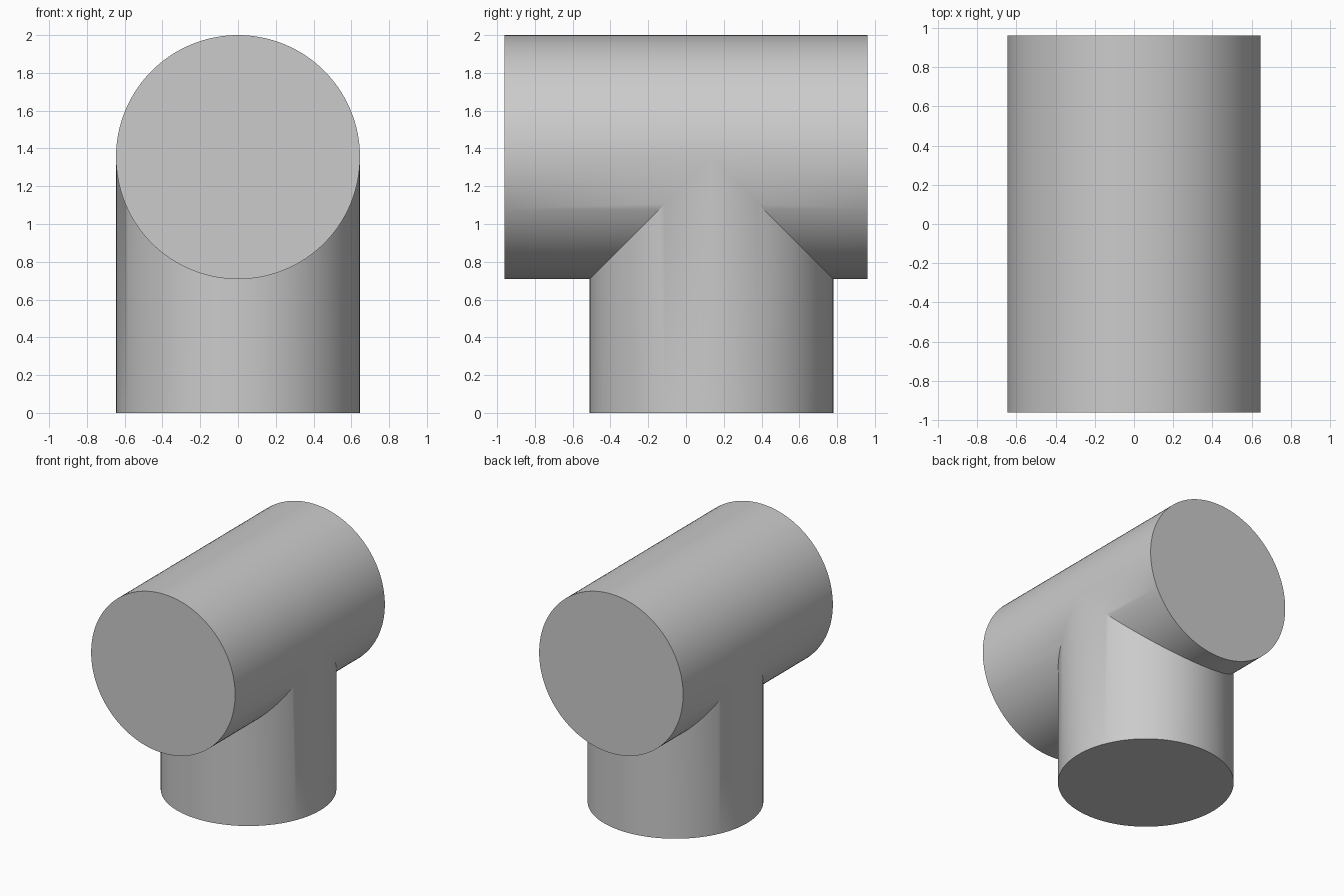
import bpy
import bmesh
from math import sin, cos, pi, radians

cube = bpy.data.objects.get("Cube")
if cube:
    bpy.data.objects.remove(cube, do_unlink=True)

RADIUS = 0.646
AXIS_Z = 2 - RADIUS      # height of the horizontal barrel's axis
HALF_LENGTH = 0.96
STEM_Y = 0.135           # centre of the vertical stem
SIDES = 128

grey = bpy.data.materials.new("light_grey")
grey.use_nodes = True
colour = (0.6, 0.6, 0.6, 1)
grey.diffuse_color = colour
grey.node_tree.nodes["Principled BSDF"].inputs["Base Color"].default_value = colour

bm = bmesh.new()


def quad(*points):
    bm.faces.new([bm.verts.new(p) for p in points])


def stations(i):
    """End, mitre seam and stem foot on both sides, at one barrel angle."""
    angle = 2 * pi * i / SIDES
    x, dz = RADIUS * cos(angle), RADIUS * sin(angle)
    reach = max(-dz, 0)
    result = []
    for side in (-1, 1):
        seam_y = STEM_Y + side * reach
        result.append(((x, side * HALF_LENGTH, AXIS_Z + dz),
                       (x, seam_y, AXIS_Z + dz),
                       (x, seam_y, 0)))
    return result


# Barrel strips all the way round, stem strips below the lower half
for i in range(SIDES):
    for (end_a, seam_a, foot_a), (end_b, seam_b, foot_b) in zip(stations(i), stations(i + 1)):
        quad(end_a, seam_a, seam_b, end_b)
        if i >= SIDES // 2:
            quad(seam_a, foot_a, foot_b, seam_b)

# Weld the seams and close the three round ends
bmesh.ops.remove_doubles(bm, verts=bm.verts[:], dist=0.0001)
bmesh.ops.holes_fill(bm, edges=[e for e in bm.edges if e.is_boundary], sides=0)
bmesh.ops.recalc_face_normals(bm, faces=bm.faces[:])

mesh = bpy.data.meshes.new("tee_body")
bm.to_mesh(mesh)
bm.free()
mesh.materials.append(grey)
tee = bpy.data.objects.new("tee_body", mesh)
bpy.context.collection.objects.link(tee)

# Smooth walls, crisp rims and mitre
bpy.ops.object.select_all(action="DESELECT")
tee.select_set(True)
bpy.context.view_layer.objects.active = tee
bpy.ops.object.shade_smooth_by_angle(angle=radians(30))
